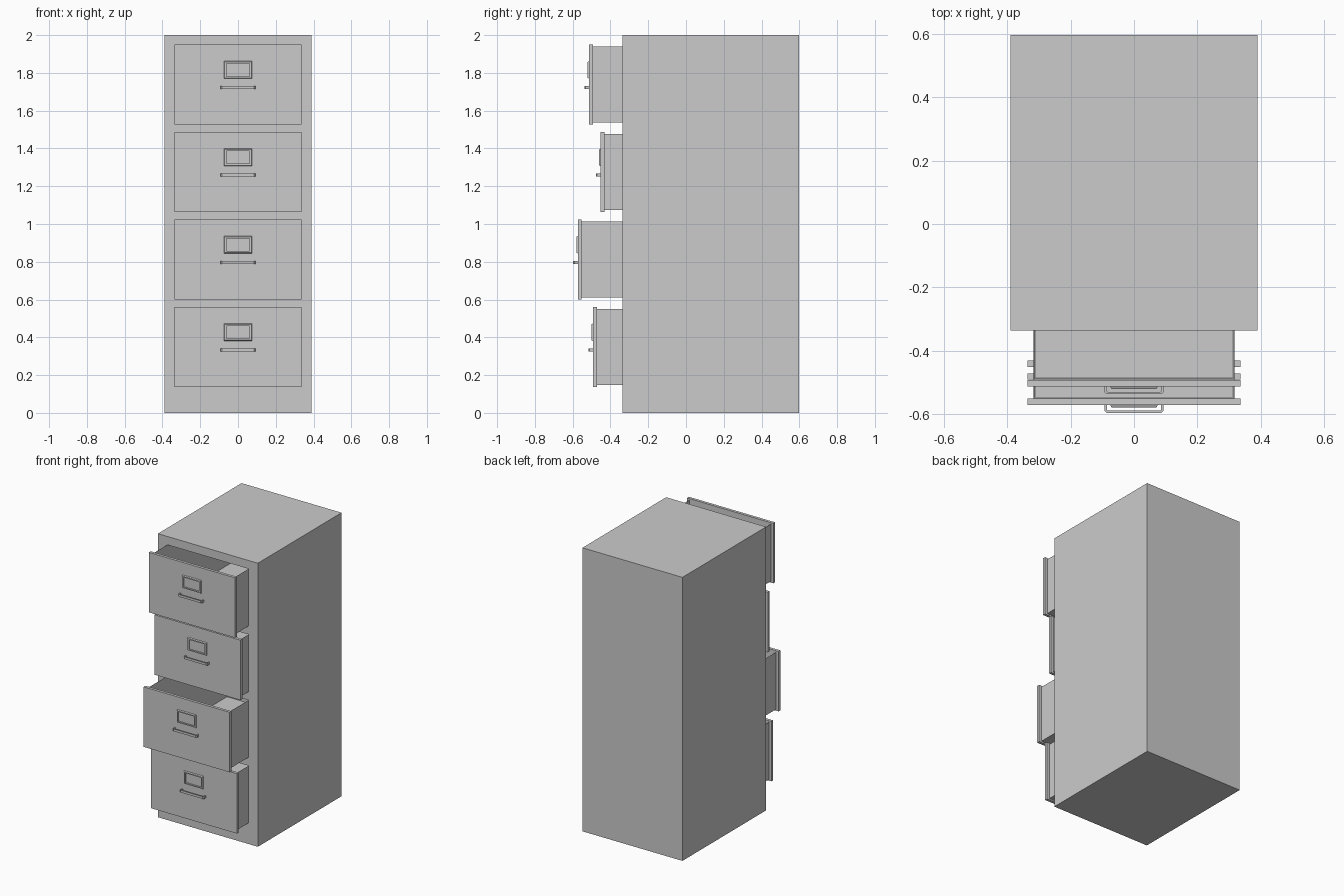
import bpy, bmesh

if "Cube" in bpy.data.objects:
    bpy.data.objects.remove(bpy.data.objects["Cube"])


def mesh_object(name, bm):
    bmesh.ops.recalc_face_normals(bm, faces=bm.faces)
    me = bpy.data.meshes.new(name)
    bm.to_mesh(me)
    bm.free()
    ob = bpy.data.objects.new(name, me)
    bpy.context.collection.objects.link(ob)
    return ob


def add_box(bm, x, y, z):
    """Add a box spanning the (min, max) pairs x, y, z."""
    verts = bmesh.ops.create_cube(bm, size=1)["verts"]
    for v in verts:
        v.co = [(r[0] + r[1]) / 2 + c * (r[1] - r[0]) for r, c in zip((x, y, z), v.co)]


def box(name, x, y, z):
    bm = bmesh.new()
    add_box(bm, x, y, z)
    return mesh_object(name, bm)


FRONT, BACK = -0.336, 0.597      # cabinet front and back
HEIGHT, PITCH, BOTTOM = 0.423, 0.463, 0.138
PANEL, WALL, LIP = 0.02, 0.008, 0.01
HALF_BOX = 0.317

# Cabinet shell with one pocket per drawer
cabinet = box("cabinet", (-0.39, 0.39), (FRONT, BACK), (0, 2))
bm = bmesh.new()
for i in range(4):
    z = BOTTOM + i * PITCH
    add_box(bm, (-HALF_BOX - 0.001, HALF_BOX + 0.001), (FRONT - 0.1, BACK - 0.02),
            (z + LIP - 0.001, z + HEIGHT - LIP + 0.001))
cutter = mesh_object("drawer_pocket_cutter", bm)
mod = cabinet.modifiers.new("pockets", "BOOLEAN")
mod.operation, mod.solver, mod.object = "DIFFERENCE", "EXACT", cutter
bpy.context.view_layer.objects.active = cabinet
bpy.ops.object.modifier_apply(modifier=mod.name)
bpy.data.objects.remove(cutter)


def drawer_tray(name, y, z):
    """Thin-walled tray, open at the top."""
    y0, y1 = y + PANEL, y + PANEL + 0.88
    z0, z1 = z + LIP, z + HEIGHT - LIP
    bm = bmesh.new()
    add_box(bm, (-HALF_BOX, HALF_BOX), (y0, y1), (z0, z1))
    top = max(bm.faces, key=lambda f: f.calc_center_median().z)
    bmesh.ops.inset_region(bm, faces=[top], thickness=WALL)
    bmesh.ops.translate(bm, verts=top.verts, vec=(0, 0, z0 + WALL - z1))
    return mesh_object(name, bm)


def drawer_pull(name, y, z):
    """U-shaped bar with chamfered corners, extruded upwards."""
    half = [(0.086, 0), (0.086, -0.016), (0.083, -0.018),
            (0.093, 0), (0.093, -0.019), (0.086, -0.025)]
    inner, outer = half[:3], half[3:]
    pts = outer + [(-px, py) for px, py in outer[::-1]]
    pts += [(-px, py) for px, py in inner] + inner[::-1]
    bm = bmesh.new()
    face = bm.faces.new([bm.verts.new((px, y + py, z + 0.187)) for px, py in pts])
    ext = bmesh.ops.extrude_face_region(bm, geom=[face])["geom"]
    bmesh.ops.translate(bm, vec=(0, 0, 0.016),
                        verts=[g for g in ext if isinstance(g, bmesh.types.BMVert)])
    return mesh_object(name, bm)


def label_holder(name, y, z):
    """Rectangular frame with bevelled outside, built from nested loops."""
    zc = z + 0.289
    loops = []
    bm = bmesh.new()
    for hx, hz, dy in ((0.075, 0.046, 0), (0.071, 0.042, -0.008),
                       (0.062, 0.034, -0.008), (0.062, 0.034, 0)):
        loops.append([bm.verts.new((sx * hx, y + dy, zc + sz * hz))
                      for sx, sz in ((-1, -1), (1, -1), (1, 1), (-1, 1))])
    for a, b in zip(loops, loops[1:] + loops[:1]):
        for k in range(4):
            n = (k + 1) % 4
            bm.faces.new((a[k], a[n], b[n], b[k]))
    return mesh_object(name, bm)


# Drawers from bottom to top, each pulled out to a different front position
for i, y in enumerate((-0.492, -0.572, -0.452, -0.513)):
    z = BOTTOM + i * PITCH
    n = i + 1
    box(f"drawer_front_{n}", (-0.336, 0.336), (y, y + PANEL), (z, z + HEIGHT))
    drawer_tray(f"drawer_tray_{n}", y, z)
    drawer_pull(f"drawer_pull_{n}", y, z)
    label_holder(f"label_holder_{n}", y, z)
